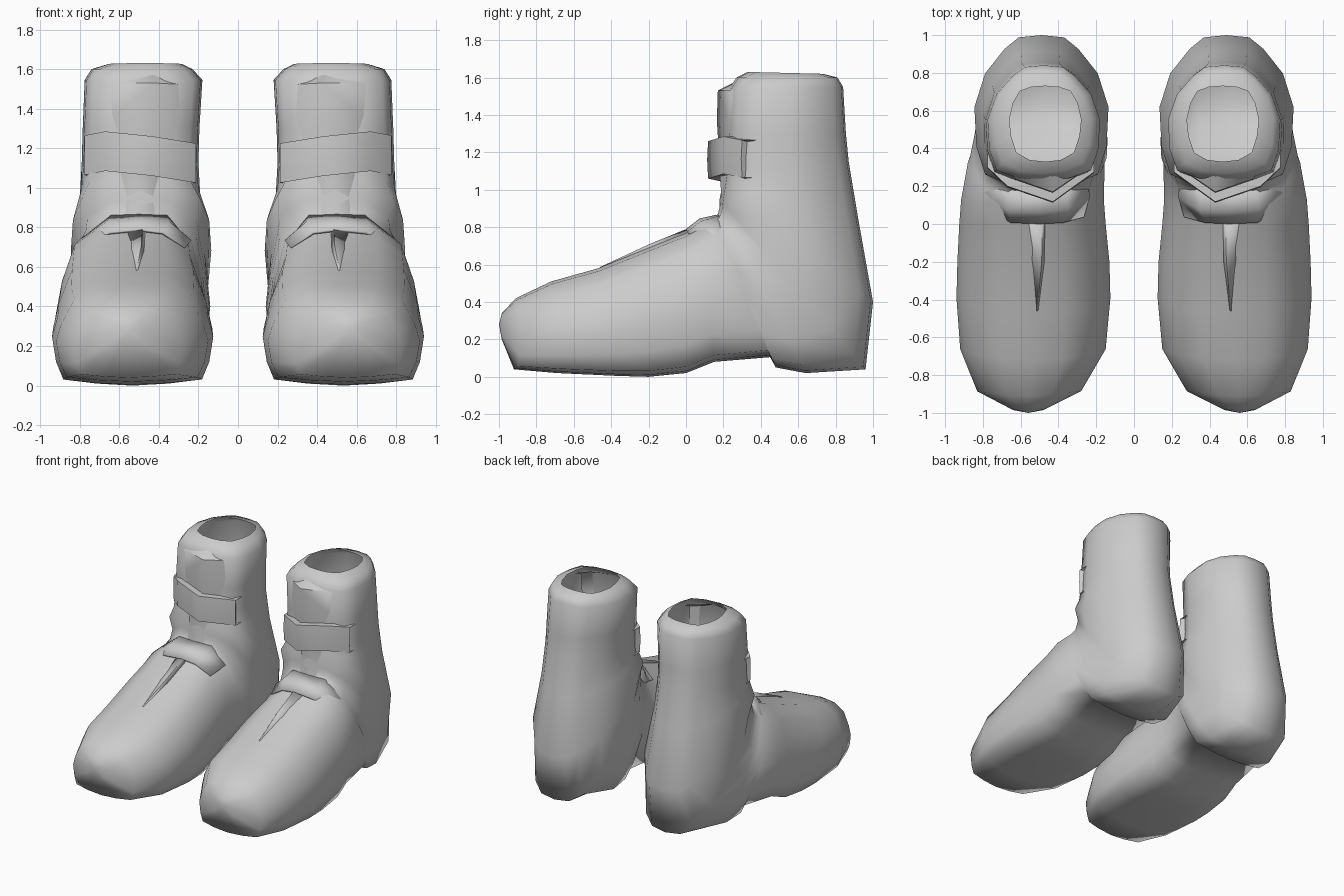
import bpy, bmesh, math

grey = bpy.data.materials.new("grey leather")
grey.diffuse_color = (0.6, 0.6, 0.6, 1)


def finish(name, bm, thickness=0.0, angle=50):
    """Turn a bmesh into a smooth object mirrored to the other foot."""
    bmesh.ops.recalc_face_normals(bm, faces=bm.faces)
    me = bpy.data.meshes.new(name)
    bm.to_mesh(me)
    bm.free()
    ob = bpy.data.objects.new(name, me)
    bpy.context.collection.objects.link(ob)
    me.materials.append(grey)
    if thickness:
        sol = ob.modifiers.new("thickness", 'SOLIDIFY')
        sol.thickness, sol.offset = thickness, 0
    mir = ob.modifiers.new("other foot", 'MIRROR')
    mir.use_mirror_merge = False
    bpy.ops.object.select_all(action='DESELECT')
    ob.select_set(True)
    bpy.context.view_layer.objects.active = ob
    bpy.ops.object.shade_smooth_by_angle(angle=math.radians(angle))
    return ob


def strip(name, rows, thickness=0.0, angle=55):
    """Sheet through rows of points, thickened."""
    bm = bmesh.new()
    grid = [[bm.verts.new(p) for p in row] for row in rows]
    for a, b in zip(grid, grid[1:]):
        for i in range(len(a) - 1):
            bm.faces.new((a[i], b[i], b[i + 1], a[i + 1]))
    finish(name, bm, thickness, angle)


# Half cross-sections (width, position from upper to lower edge)
FOOT = [(0, 0), (.42, .025), (.76, .15), (.93, .4), (1, .58), (.95, .8), (.86, .955), (.45, .985), (0, 1)]
SHAFT = [(0, 0), (.45, .02), (.84, .09), (.97, .27), (1, .53), (.84, .75), (.55, .91), (.34, .985), (0, 1)]

# Stations: upper/front y z, lower/back y z, inner x, outer x, foot-to-shaft blend, backward bow of the sides
STATIONS = [
    (-.985, .34, -.985, .20, .48, .64, 0, 0),
    (-.91, .42, -.92, .04, .28, .83, 0, .03),
    (-.72, .51, -.69, .02, .15, .92, 0, .04),
    (-.47, .58, -.37, .005, .125, .94, 0, .02),
    (-.20, .69, -.20, 0, .13, .935, 0, 0),
    (.00, .77, .00, .02, .15, .925, 0, 0),
    (.10, .82, .15, .08, .16, .915, .05, 0),
    (.15, .85, .45, .105, .155, .88, .1, 0),
    (.17, .87, .48, .05, .145, .87, .1, 0),
    (.18, .91, .64, .02, .14, .85, .15, 0),
    (.18, .95, .96, .04, .155, .82, .75, 0),
    (.19, 1.0, 1.0, .40, .135, .845, 1, 0),
    (.20, 1.05, .92, .85, .19, .80, 1, 0),
    (.21, 1.10, .87, 1.15, .20, .79, 1, 0),
    (.22, 1.30, .855, 1.30, .195, .785, 1, 0),
    (.23, 1.54, .84, 1.55, .18, .775, 1, 0),
    (.27, 1.60, .81, 1.60, .23, .74, .9, 0),
    (.33, 1.63, .73, 1.62, .28, .66, .5, 0),
]

# Boot shell: one bent tube from toe through heel to the open top
bm = bmesh.new()
rings = []
for ty, tz, by, bz, x0, x1, k, bow in STATIONS:
    half = [(f[0] + (s[0] - f[0]) * k, f[1] + (s[1] - f[1]) * k) for f, s in zip(FOOT, SHAFT)]
    loop = half + [(-w, t) for w, t in half[-2:0:-1]]
    cx, hw = (x0 + x1) / 2, (x1 - x0) / 2
    rings.append([bm.verts.new((cx + w * hw, ty + (by - ty) * t + bow * w * w, tz + (bz - tz) * t))
                  for w, t in loop])
n = len(rings[0])
for a, b in zip(rings, rings[1:]):
    for i in range(n):
        j = (i + 1) % n
        bm.faces.new((a[i], a[j], b[j], b[i]))
tip = bm.verts.new((.56, -1, .28))
for i in range(n):
    bm.faces.new((tip, rings[0][(i + 1) % n], rings[0][i]))
finish("boot_shell", bm, angle=110)

# Ankle strap wrapped around the front of the shaft, ends sunk into it
plan = [(.25, .34, 1.22), (.212, .275, 1.225), (.43, .118, 1.26), (.67, .20, 1.285), (.775, .30, 1.265), (.74, .35, 1.25)]
strip("ankle_strap", [[(x, y + .07, z) for x, y, z in plan],
                      [(x, y, z) for x, y, z in plan],
                      [(x, y - .005, z - .1) for x, y, z in plan],
                      [(x, y, z - .2) for x, y, z in plan],
                      [(x, y + .07, z - .2) for x, y, z in plan]])

# Tongue panel above the strap, closed at its top edge
strip("tongue", [[(.24, y + .13, z), (.43, y, z + .01), (.62, y + .065, z + .01), (.71, y + .13, z)]
                 for y, z in ((.25, 1.56), (.17, 1.52), (.165, 1.36), (.175, 1.20))])

# Lower tongue between the two straps
strip("lower_tongue", [[(.33, .28, z), (.43, y, z), (.56, y, z), (.65, .28, z)]
                       for y, z in ((.18, 1.10), (.19, .95), (.165, .85))])

# Instep strap over the top of the foot
strip("instep_strap", [
    [(.25, .30, .74), (.36, .18, .855), (.50, .165, .86), (.64, .18, .855), (.76, .31, .74)],
    [(.24, .14, .73), (.35, .08, .825), (.50, .075, .84), (.66, .08, .825), (.79, .17, .735)],
    [(.27, .04, .695), (.38, .01, .77), (.50, .005, .785), (.65, .01, .77), (.80, .10, .68)]], .014)

# Pleat flap on the vamp
strip("vamp_pleat", [
    [(.47, .02, .765), (.485, .02, .795), (.62, .02, .755)],
    [(.475, -.2, .68), (.49, -.2, .705), (.57, -.2, .675)],
    [(.508, -.46, .578), (.512, -.46, .584), (.518, -.46, .578)]], .005)
